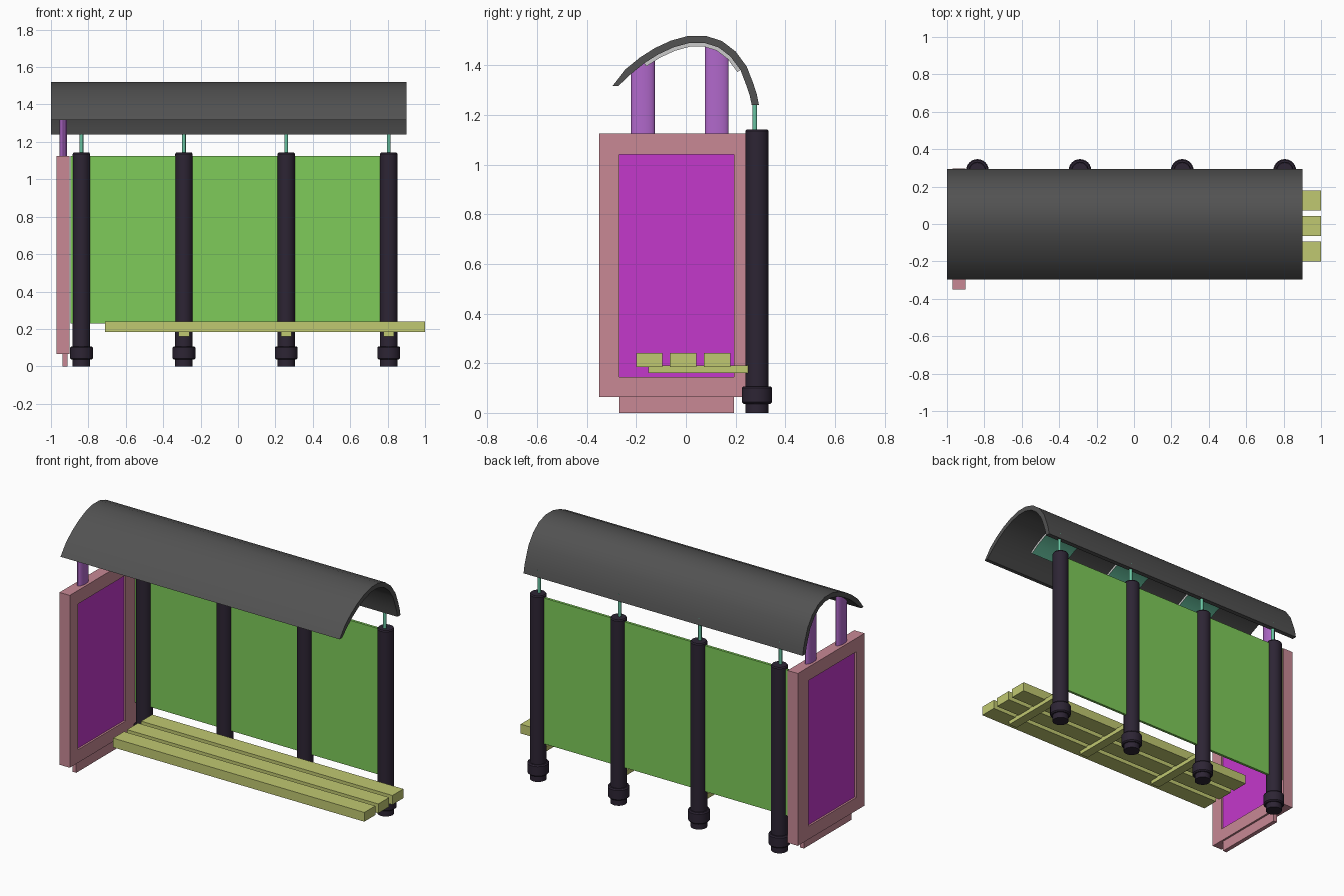
import bpy, bmesh, math
from mathutils import Vector, Matrix

default = bpy.data.objects.get("Cube")
if default:
    bpy.data.objects.remove(default, do_unlink=True)


def material(name, rgb):
    m = bpy.data.materials.new(name)
    m.use_nodes = True
    m.diffuse_color = (*rgb, 1)
    m.node_tree.nodes["Principled BSDF"].inputs["Base Color"].default_value = (*rgb, 1)
    return m


ROOF = material("charcoal roof", (0.085, 0.085, 0.085))
POST = material("dark post", (0.026, 0.018, 0.034))
GLASS = material("green glass", (0.21, 0.6, 0.1))
FRAME = material("pink frame", (0.58, 0.25, 0.3))
POSTER = material("magenta poster", (0.55, 0.04, 0.6))
COLUMN = material("purple column", (0.44, 0.14, 0.6))
TEAL = material("teal", (0.14, 0.55, 0.36))
WOOD = material("olive slats", (0.53, 0.58, 0.165))
GREY = material("light grey", (0.6, 0.6, 0.6))


def finish(name, bm, mats, smooth=False):
    bmesh.ops.recalc_face_normals(bm, faces=bm.faces)
    mesh = bpy.data.meshes.new(name)
    bm.to_mesh(mesh)
    bm.free()
    ob = bpy.data.objects.new(name, mesh)
    bpy.context.collection.objects.link(ob)
    for m in mats:
        mesh.materials.append(m)
    if smooth:
        bpy.ops.object.select_all(action='DESELECT')
        bpy.context.view_layer.objects.active = ob
        ob.select_set(True)
        bpy.ops.object.shade_smooth_by_angle(angle=math.radians(35))
    return ob


def box_mesh(x, y, z):
    bm = bmesh.new()
    bmesh.ops.create_cube(bm, size=1)
    for v in bm.verts:
        v.co = Vector([(a + b) / 2 + c * (b - a) for (a, b), c in zip((x, y, z), v.co)])
    return bm


def box(name, x, y, z, mat):
    return finish(name, box_mesh(x, y, z), [mat])


def lathe(name, x, y, profile, mat, sides=24):
    # Turned part from (radius, height) pairs, closed at both ends
    bm = bmesh.new()
    rings = []
    for r, z in profile:
        rings.append([bm.verts.new((x + r * math.cos(t * math.tau / sides),
                                    y + r * math.sin(t * math.tau / sides), z))
                      for t in range(sides)])
    for a, b in zip(rings, rings[1:]):
        for i in range(sides):
            j = (i + 1) % sides
            bm.faces.new((a[i], a[j], b[j], b[i]))
    bm.faces.new(rings[0])
    bm.faces.new(rings[-1])
    return finish(name, bm, [mat], True)


# Roof arch, outer curve as (y, z)
ARCH = [Vector(p) for p in (
    (-0.297, 1.316), (-0.245, 1.383), (-0.185, 1.432), (-0.125, 1.47), (-0.06, 1.5),
    (0.01, 1.519), (0.08, 1.519), (0.145, 1.498), (0.2, 1.456), (0.245, 1.395),
    (0.272, 1.325), (0.285, 1.285), (0.294, 1.24))]


def inward(i):
    if i == 0:
        return Vector((0.8, 0))
    if i == len(ARCH) - 1:
        return Vector((-1, 0))
    t = (ARCH[i + 1] - ARCH[i - 1]).normalized()
    return Vector((t.y, -t.x))


def shell(name, ids, d0, d1, x0, x1, mats):
    # Curved slab between two depths below the arch; underside takes the last material
    bm = bmesh.new()
    rows = []
    for i in ids:
        n = inward(i)
        o, u = ARCH[i] + n * d0, ARCH[i] + n * d1
        rows.append([bm.verts.new((x, *p)) for x, p in ((x0, o), (x1, o), (x1, u), (x0, u))])
    for a, b in zip(rows, rows[1:]):
        for k in range(4):
            f = bm.faces.new((a[k], a[(k + 1) % 4], b[(k + 1) % 4], b[k]))
            if k == 2:
                f.material_index = len(mats) - 1
    bm.faces.new(rows[0])
    bm.faces.new(rows[-1])
    return finish(name, bm, mats, True)


def arch_z(y):
    for a, b in zip(ARCH, ARCH[1:]):
        if a.x <= y <= b.x:
            return a.y + (b.y - a.y) * (y - a.x) / (b.x - a.x)
    return ARCH[0].y


shell("roof", range(len(ARCH)), 0, 0.029, -1, 0.9, [ROOF])

# Posts with foot collars, and thin rods up to the roof
POST_X = [-0.837, -0.289, 0.258, 0.806]
POST_Y = 0.286
for n, x in enumerate(POST_X, 1):
    lathe(f"post_{n}", x, POST_Y,
          [(0.047, 0), (0.047, 0.036), (0.054, 0.036), (0.061, 0.043), (0.061, 0.1),
           (0.055, 0.107), (0.047, 0.107), (0.047, 1.135), (0.042, 1.142)], POST)
    lathe(f"roof_rod_{n}", x, 0.277, [(0.01, 1.13), (0.01, 1.28)], TEAL, 12)

# Curved lamps under the roof, one in each bay
for n, (a, b) in enumerate(zip(POST_X, POST_X[1:]), 1):
    mid = (a + b) / 2
    shell(f"roof_lamp_{n}", range(2, 10), 0.024, 0.044, mid - 0.12, mid + 0.12, [GREY, TEAL])

# Back glazing
box("back_glass", (-0.895, 0.806), (0.278, 0.294), (0.228, 1.125), GLASS)

# Poster panel: frame with a recessed poster on each face
PX0, PX1 = -0.97, -0.9
OPEN_Y, OPEN_Z = (-0.27, 0.194), (0.145, 1.042)
box("frame_front", (PX0, PX1), (-0.35, OPEN_Y[0]), (0.065, 1.125), FRAME)
box("frame_back", (PX0, PX1), (OPEN_Y[1], 0.298), (0.065, 1.125), FRAME)
box("frame_bottom", (PX0, PX1), OPEN_Y, (0.065, OPEN_Z[0]), FRAME)
box("frame_top", (PX0, PX1), OPEN_Y, (OPEN_Z[1], 1.125), FRAME)
box("poster", (PX0 + 0.012, PX1 - 0.012), OPEN_Y, OPEN_Z, POSTER)
box("panel_foot", (-0.938, -0.912), OPEN_Y, (0, 0.07), FRAME)

# Oval columns from the panel to the roof, tops cut to the arch
for name, y in (("front_column", -0.173), ("back_column", 0.124)):
    bm = bmesh.new()
    bmesh.ops.create_cone(bm, cap_ends=True, segments=24, radius1=1, radius2=1, depth=1)
    for v in bm.verts:
        py = y + v.co.y * 0.048
        z = arch_z(py) - 0.02 if v.co.z > 0 else 1.11
        v.co = (-0.935 + v.co.x * 0.02, py, z)
    finish(name, bm, [COLUMN], True)

# Bench slats and the brackets that carry them
for n, y in enumerate((-0.2, -0.064, 0.073), 1):
    box(f"bench_slat_{n}", (-0.71, 1), (y, y + 0.106), (0.184, 0.241), WOOD)
for n, x in enumerate(POST_X[1:], 1):
    box(f"bench_bracket_{n}", (x - 0.029, x + 0.029), (-0.152, 0.25), (0.16, 0.19), WOOD)
